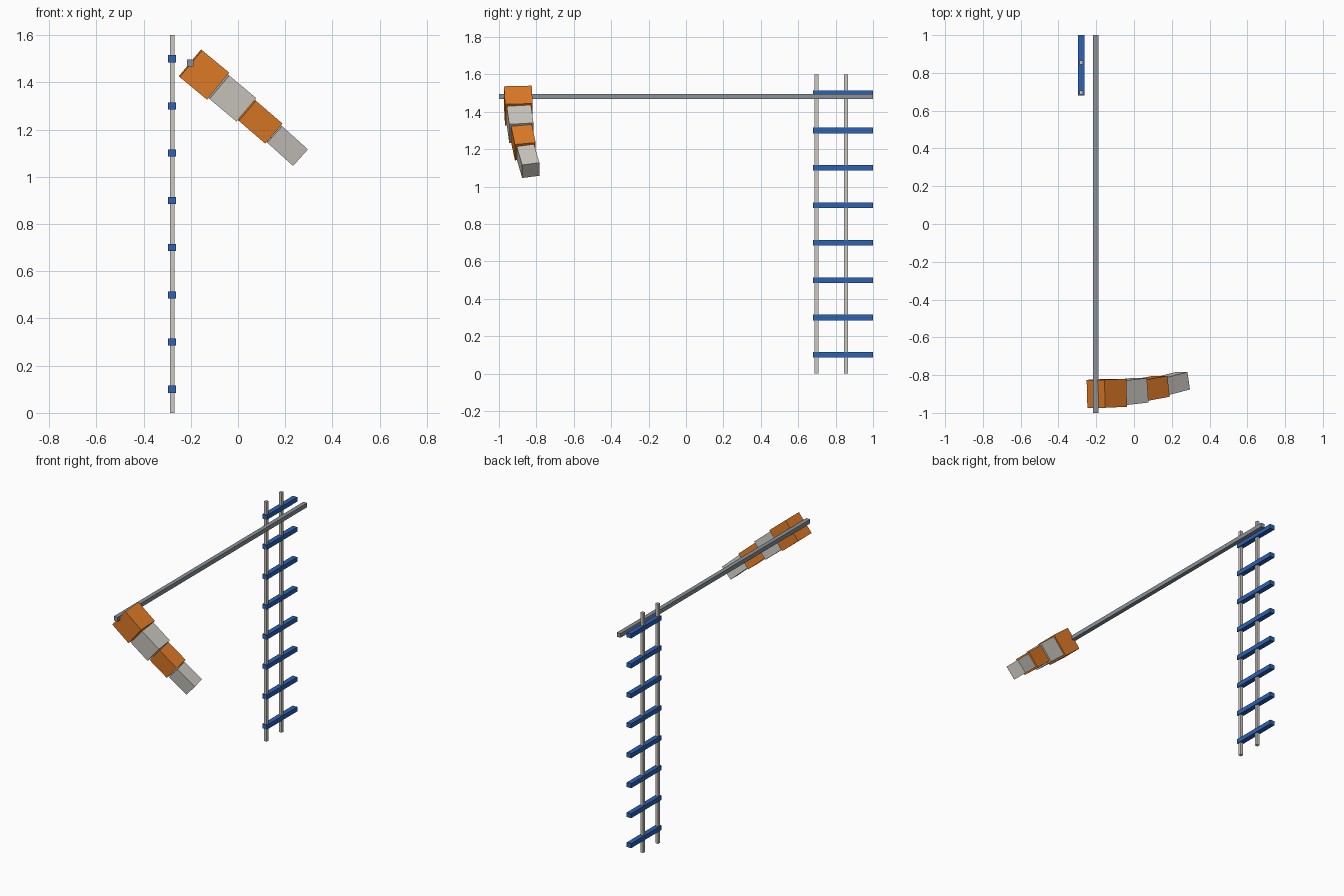
import bpy
from math import radians
from mathutils import Matrix, Vector

if "Cube" in bpy.data.objects:
    bpy.data.objects.remove(bpy.data.objects["Cube"])


def material(name, rgb):
    m = bpy.data.materials.new(name)
    m.diffuse_color = (*rgb, 1)
    m.use_nodes = True
    m.node_tree.nodes["Principled BSDF"].inputs["Base Color"].default_value = m.diffuse_color
    return m


ORANGE = material("orange", (0.75, 0.2, 0.02))
WHITE = material("off_white", (0.6, 0.58, 0.53))
BLUE = material("blue", (0.025, 0.12, 0.45))
STEEL = material("steel_grey", (0.25, 0.29, 0.32))


def box(name, center, size, mat, rot=Matrix.Identity(4)):
    bpy.ops.mesh.primitive_cube_add(size=1)
    ob = bpy.context.object
    ob.name = name
    ob.matrix_world = Matrix.Translation(center) @ rot @ Matrix.Diagonal((*size, 1))
    ob.data.materials.append(mat)
    return ob


# Long boom carrying the sock
box("boom", (-0.203, 0, 1.482), (0.028, 2.0, 0.028), STEEL)

# Ladder: two rails and eight rungs
for i, y in enumerate((0.697, 0.856)):
    box(f"ladder_rail_{i + 1}", (-0.279, y, 0.8), (0.02, 0.021, 1.6), WHITE)
for i in range(8):
    box(f"ladder_rung_{i + 1}", (-0.279, 0.84, 0.1 + 0.2 * i), (0.033, 0.32, 0.03), BLUE)

# Wind sock: four shrinking boxes chained end to end, bending gently sideways
joint = Vector((-0.203, -0.899, 1.482))
sections = [(0.148, 39.6, 2), (0.13, 40, 5), (0.112, 40.8, 8), (0.094, 42, 11)]
for i, (width, pitch, yaw) in enumerate(sections):
    rot = Matrix.Rotation(radians(pitch), 4, 'Y') @ Matrix.Rotation(radians(yaw), 4, 'Z')
    step = rot @ Vector((0.1535, 0, 0))
    box(f"sock_section_{i + 1}", joint + step / 2, (0.15, width, width),
        WHITE if i % 2 else ORANGE, rot)
    joint += step
